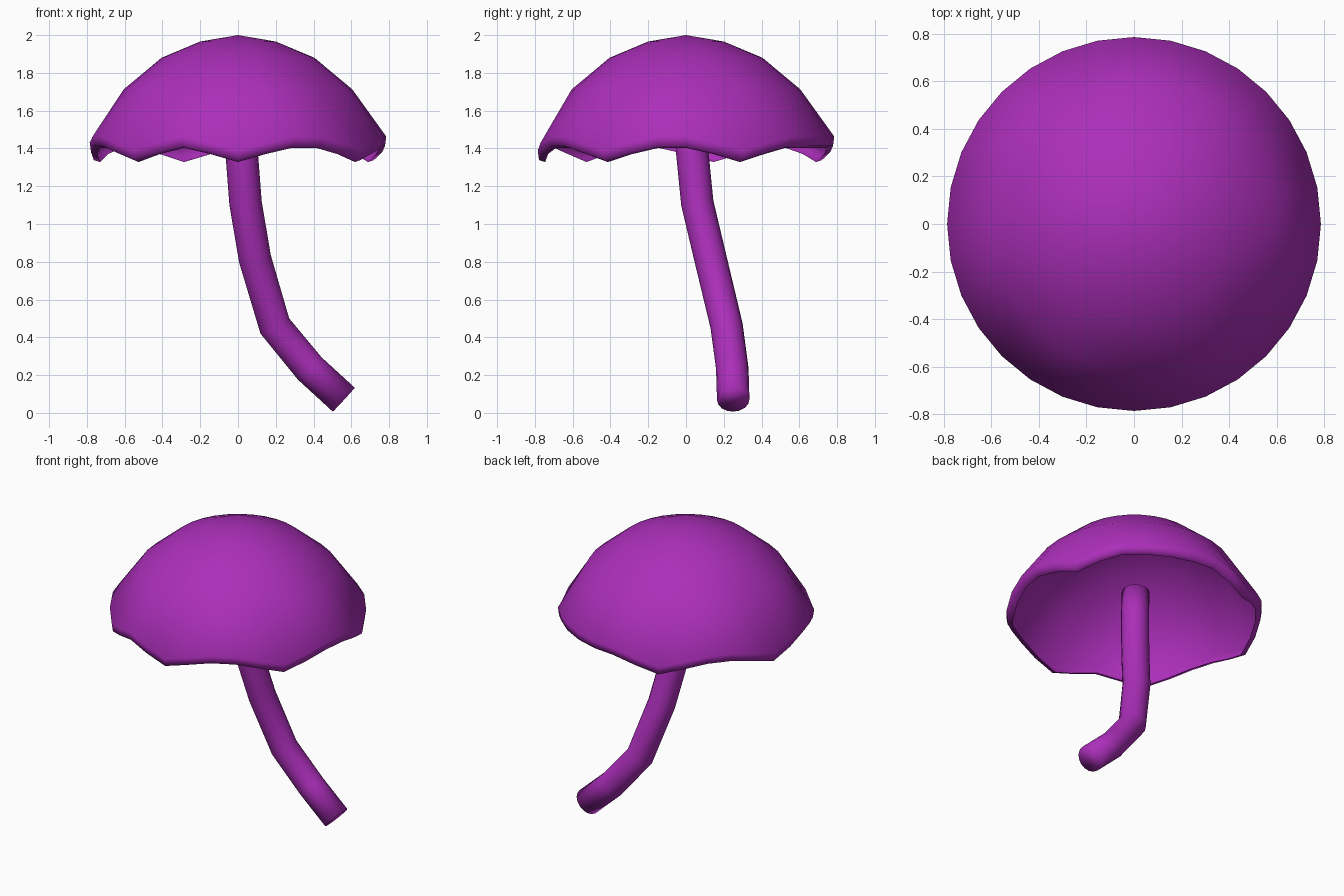
import bpy, bmesh, math
from mathutils import Vector

if "Cube" in bpy.data.objects:
    bpy.data.objects.remove(bpy.data.objects["Cube"])

mat = bpy.data.materials.new("purple")
mat.diffuse_color = (0.41, 0.028, 0.49, 1)
mat.use_nodes = True
mat.node_tree.nodes["Principled BSDF"].inputs["Base Color"].default_value = mat.diffuse_color


def finish(bm, name):
    bmesh.ops.recalc_face_normals(bm, faces=bm.faces)
    for f in bm.faces:
        f.smooth = True
    me = bpy.data.meshes.new(name)
    bm.to_mesh(me)
    bm.free()
    me.materials.append(mat)
    ob = bpy.data.objects.new(name, me)
    bpy.context.collection.objects.link(ob)
    return ob


def bridge(bm, a, b):
    n = len(a)
    for i in range(n):
        j = (i + 1) % n
        bm.faces.new((a[i], b[i], b[j], a[j]))


# cap: open dome shell whose in-turned lip dips to points at uneven intervals
SEG = 32
TIPS = (2, 10, 15, 20, 24, 29)


def rim_z(i):
    d = min(min((i - t) % SEG, (t - i) % SEG) for t in TIPS)
    return (1.328, 1.37, 1.403)[min(d, 2)]


# (radius, height, follows rim)
profile = [(0.2, 1.966, 0), (0.405, 1.88, 0), (0.605, 1.713, 0),
           (0.785, 0.06, 1), (0.778, 0.01, 1), (0.745, 0.0, 1)]
bm = bmesh.new()
rings = []
for r, z, on_rim in profile:
    rings.append([bm.verts.new((r * math.cos(math.tau * i / SEG),
                                r * math.sin(math.tau * i / SEG),
                                z + (rim_z(i) if on_rim else 0)))
                  for i in range(SEG)])
top = bm.verts.new((0, 0, 2.0))
for i in range(SEG):
    bm.faces.new((top, rings[0][i], rings[0][(i + 1) % SEG]))
for a, b in zip(rings, rings[1:]):
    bridge(bm, a, b)
finish(bm, "cap")

# stem: round tube along a bent path, closed ends
path = [Vector(p) for p in ((0.005, 0.02, 1.55), (0.02, 0.034, 1.37),
                            (0.04, 0.06, 1.11), (0.09, 0.13, 0.815),
                            (0.195, 0.215, 0.46), (0.38, 0.245, 0.235),
                            (0.56, 0.25, 0.07))]
bm = bmesh.new()
rings = []
SIDES = 16
for k, p in enumerate(path):
    t = Vector((0, 0, 0))
    if k > 0:
        t += (p - path[k - 1]).normalized()
    if k < len(path) - 1:
        t += (path[k + 1] - p).normalized()
    t.normalize()
    u = Vector((0, 1, 0)).cross(t).normalized()
    v = t.cross(u)
    rings.append([bm.verts.new(p + 0.086 * (u * math.cos(math.tau * i / SIDES)
                                            + v * math.sin(math.tau * i / SIDES)))
                  for i in range(SIDES)])
for a, b in zip(rings, rings[1:]):
    bridge(bm, a, b)
bm.faces.new(rings[0])
bm.faces.new(rings[-1])
finish(bm, "stem")
